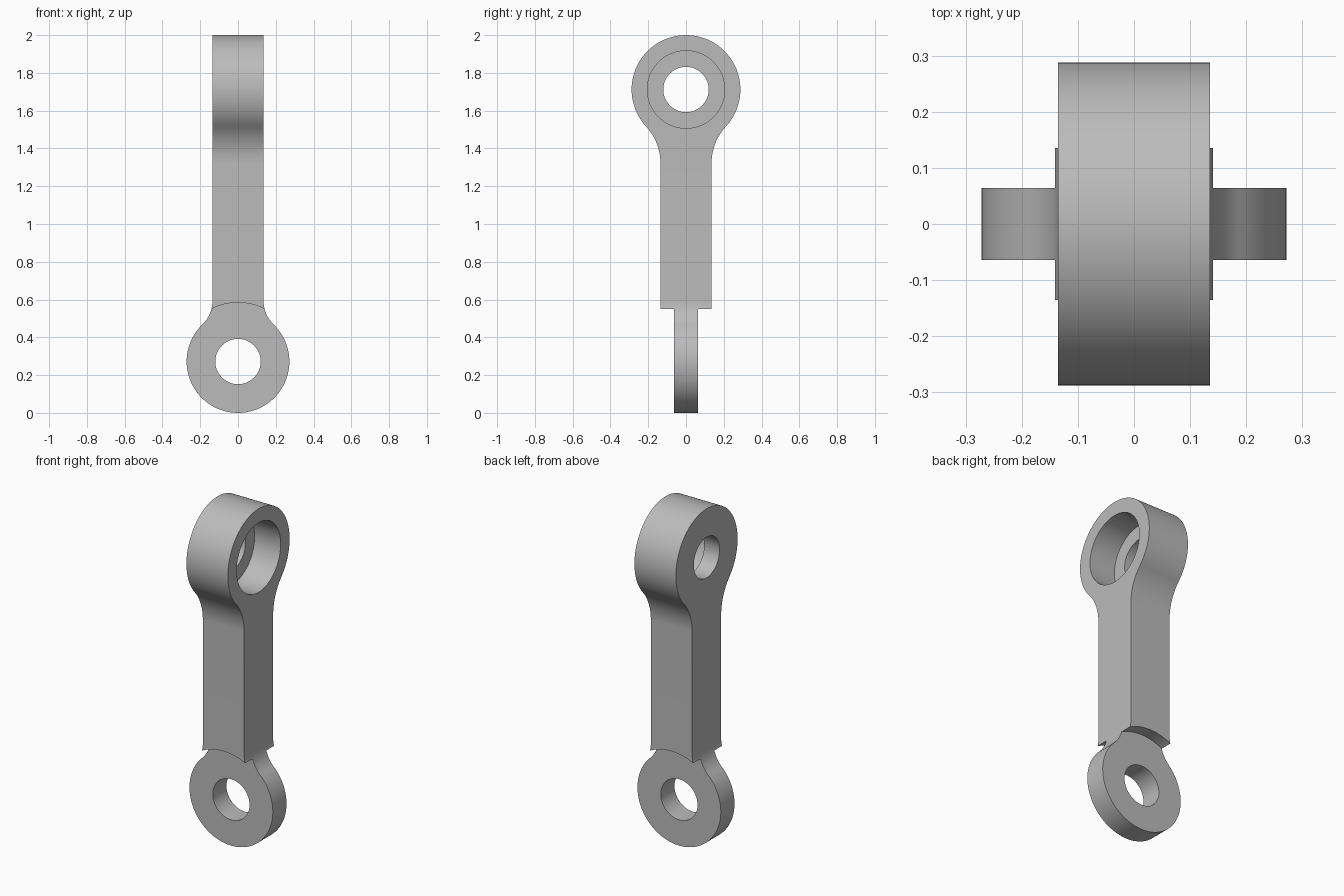
import bpy, bmesh
from math import acos, sin, cos, pi, radians

if "Cube" in bpy.data.objects:
    bpy.data.objects.remove(bpy.data.objects["Cube"])

HALF = 0.135                      # half width of the square shank
EYE_Z, HEAD_Z = 0.272, 1.712      # centres of the two eyes


def prism(name, outline, axis, lo, hi):
    """Extrude an outline of (across, height) points along x or y."""
    def place(a, z, d):
        return (d, a, z) if axis == "x" else (a, d, z)
    bm = bmesh.new()
    face = bm.faces.new([bm.verts.new(place(a, z, lo)) for a, z in outline])
    ext = bmesh.ops.extrude_face_region(bm, geom=[face])
    moved = [v for v in ext["geom"] if isinstance(v, bmesh.types.BMVert)]
    bmesh.ops.translate(bm, verts=moved, vec=place(0, 0, hi - lo))
    bmesh.ops.recalc_face_normals(bm, faces=bm.faces)
    mesh = bpy.data.meshes.new(name)
    bm.to_mesh(mesh)
    bm.free()
    obj = bpy.data.objects.new(name, mesh)
    bpy.context.collection.objects.link(obj)
    return obj


def circle(radius, z, n=96):
    return [(radius * cos(2 * pi * i / n), z + radius * sin(2 * pi * i / n))
            for i in range(n)]


def eye_outline(radius, z, fillet, side, length):
    """Round eye blended by fillets into a straight shank."""
    t = acos((HALF + fillet) / (radius + fillet))
    half = []
    for i in range(41):
        a = -pi / 2 + (t + pi / 2) * i / 40
        half.append((radius * cos(a), radius * sin(a)))
    cx, cz = HALF + fillet, (radius + fillet) * sin(t)
    for i in range(1, 17):
        a = pi + t * (1 - i / 16)
        half.append((cx + fillet * cos(a), cz + fillet * sin(a)))
    half.append((HALF, length))
    full = half + [(-a, h) for a, h in reversed(half[1:])]
    return [(a, z + side * h) for a, h in full]


def combine(obj, other, operation):
    mod = obj.modifiers.new("cut", "BOOLEAN")
    mod.operation, mod.solver, mod.object = operation, "EXACT", other
    bpy.context.view_layer.objects.active = obj
    bpy.ops.object.modifier_apply(modifier=mod.name)
    bpy.data.objects.remove(other)


# Link body: side silhouette crossed with front silhouette
link = prism("connecting_link", eye_outline(0.288, HEAD_Z, 0.29, -1, 2), "x", -0.5, 0.5)
front = prism("front_shape", eye_outline(0.272, EYE_Z, 0.175, 1, 2), "y", -0.5, 0.5)
combine(link, front, "INTERSECT")

# Round pockets that thin the lower eye from both faces
for lo, hi in ((-0.6, -0.064), (0.064, 0.6)):
    combine(link, prism("pocket", circle(0.312, EYE_Z), "y", lo, hi), "DIFFERENCE")

# Lower pin hole, upper through hole and upper counterbore
combine(link, prism("pin_hole", circle(0.12, EYE_Z), "y", -0.6, 0.6), "DIFFERENCE")
combine(link, prism("head_hole", circle(0.12, HEAD_Z), "x", -0.6, 0.6), "DIFFERENCE")
combine(link, prism("counterbore", circle(0.205, HEAD_Z), "x", -0.035, 0.6), "DIFFERENCE")

# Plain grey metal
grey = bpy.data.materials.new("grey_metal")
grey.use_nodes = True
colour = (0.5, 0.5, 0.5, 1)
grey.diffuse_color = colour
grey.node_tree.nodes["Principled BSDF"].inputs["Base Color"].default_value = colour
link.data.materials.clear()
link.data.materials.append(grey)
for poly in link.data.polygons:
    poly.material_index = 0

bpy.ops.object.select_all(action="DESELECT")
link.select_set(True)
bpy.context.view_layer.objects.active = link
bpy.ops.object.shade_smooth_by_angle(angle=radians(30))
